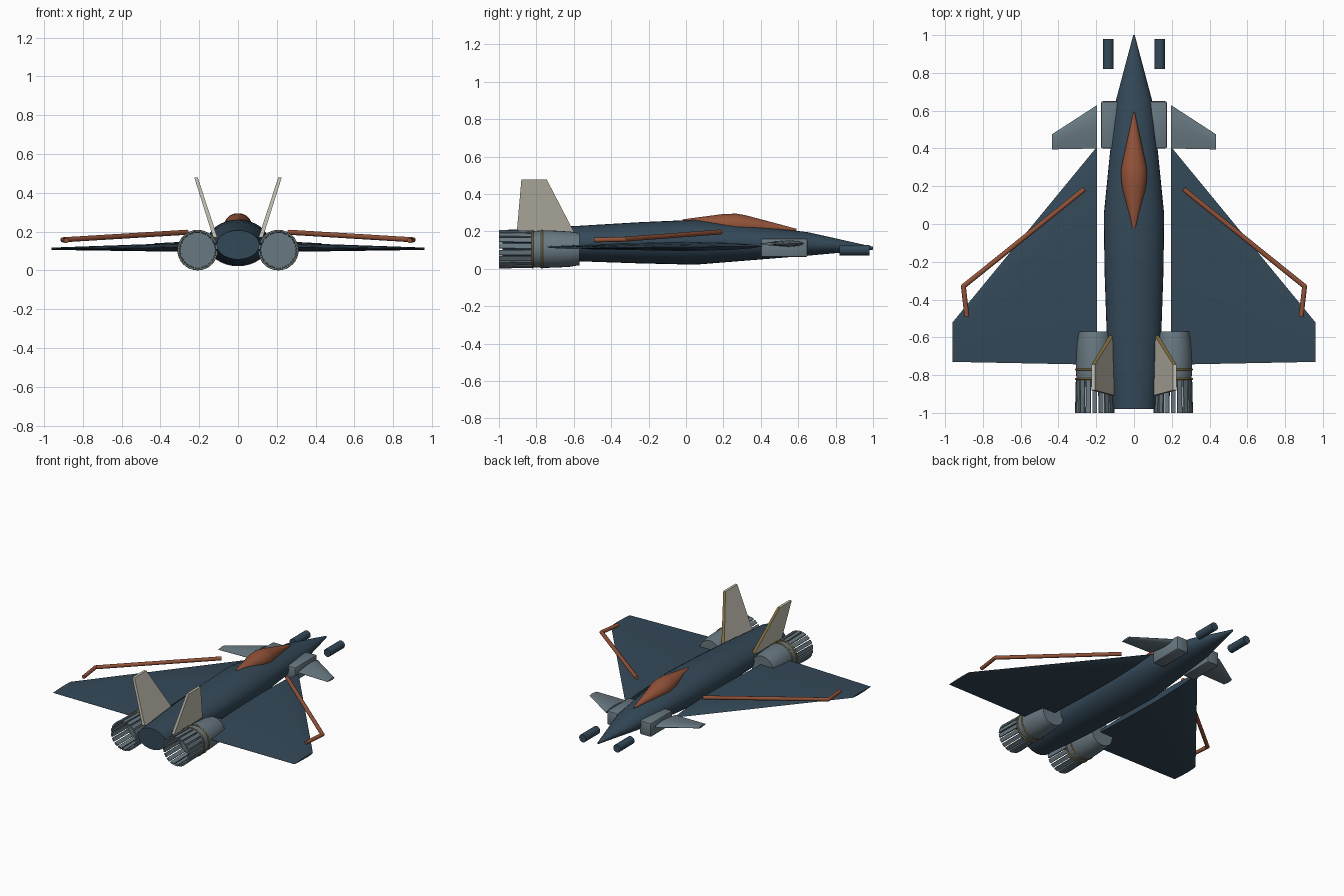
import bpy, bmesh, math
from mathutils import Matrix, Vector

if "Cube" in bpy.data.objects:
    bpy.data.objects.remove(bpy.data.objects["Cube"])


def material(name, rgb):
    m = bpy.data.materials.new(name)
    m.diffuse_color = (*rgb, 1)
    m.use_nodes = True
    m.node_tree.nodes["Principled BSDF"].inputs["Base Color"].default_value = m.diffuse_color
    return m


NAVY = material("navy_blue", (0.034, 0.066, 0.098))
GREY = material("slate_grey", (0.14, 0.19, 0.22))
RUST = material("rust_brown", (0.29, 0.085, 0.04))
CREAM = material("warm_cream", (0.56, 0.54, 0.45))
GOLD = material("dull_gold", (0.25, 0.17, 0.05))


def finish(name, bm, *mats, smooth=True):
    bmesh.ops.recalc_face_normals(bm, faces=bm.faces)
    me = bpy.data.meshes.new(name)
    bm.to_mesh(me)
    bm.free()
    for m in mats:
        me.materials.append(m)
    ob = bpy.data.objects.new(name, me)
    bpy.context.collection.objects.link(ob)
    if smooth:
        bpy.ops.object.select_all(action='DESELECT')
        ob.select_set(True)
        bpy.context.view_layer.objects.active = ob
        bpy.ops.object.shade_smooth_by_angle(angle=math.radians(35))
    return ob


def skin(rings, bm=None):
    """Bridge closed rings of points and cap both ends."""
    bm = bm or bmesh.new()
    vs = [[bm.verts.new(p) for p in r] for r in rings]
    n = len(vs[0])
    for a, b in zip(vs, vs[1:]):
        for i in range(n):
            j = (i + 1) % n
            bm.faces.new((a[i], a[j], b[j], b[i]))
    bm.faces.new(vs[0])
    bm.faces.new(vs[-1])
    return bm


def ellipse(y, rx, rz, zc, xc=0, n=32):
    return [(xc + rx * math.cos(2 * math.pi * i / n), y,
             zc + rz * math.sin(2 * math.pi * i / n)) for i in range(n)]


def airfoil(x, front, back, z, thick):
    """Lens-shaped section at one span position."""
    prof = [(0, 0), (.05, .4), (.15, .75), (.35, 1), (.6, .8), (.85, .35), (1, .04)]
    pts = prof + [(t, -h) for t, h in reversed(prof[1:])]
    return [(x, front + (back - front) * t, z + h * thick / 2) for t, h in pts]


def rod(bm, a, b, r, n=12):
    a, b = Vector(a), Vector(b)
    d = b - a
    m = Matrix.Translation((a + b) / 2) @ d.to_track_quat('Z', 'Y').to_matrix().to_4x4()
    bmesh.ops.create_cone(bm, cap_ends=True, segments=n, radius1=r, radius2=r,
                          depth=d.length, matrix=m)


# Fuselage and canopy
finish("fuselage", skin([ellipse(*s) for s in [
    (1.0, .004, .008, .11), (.65, .097, .063, .133), (.35, .13, .092, .138),
    (.05, .16, .12, .142), (-.25, .156, .11, .139), (-.57, .145, .095, .135),
    (-.98, .11, .075, .132)]]), NAVY)
finish("canopy", skin([ellipse(*s) for s in [
    (.59, .004, .006, .208), (.32, .063, .055, .231), (.27, .07, .06, .235),
    (.2, .064, .054, .239), (-.02, .008, .006, .258)]]), RUST)

for s, side in ((-1, "left"), (1, "right")):
    # Main wing and canard
    finish("wing_" + side, skin([airfoil(s * .195, .41, -.745, .12, .05),
                                 airfoil(s * .96, -.52, -.73, .112, .012)]), NAVY)
    finish("canard_" + side, skin([airfoil(s * .195, .63, .40, .135, .035),
                                   airfoil(s * .434, .475, .395, .133, .014)]), GREY)

    # Intake box
    bm = bmesh.new()
    bmesh.ops.create_cube(bm, size=1, matrix=Matrix.Translation((s * .13, .525, .113))
                          @ Matrix.Diagonal((.09, .25, .1, 1)))
    bmesh.ops.bevel(bm, geom=bm.edges[:], offset=.01, segments=2, affect='EDGES', profile=.5)
    finish("intake_" + side, bm, GREY)

    # Cannon beside the nose
    bm = bmesh.new()
    rod(bm, (s * .136, .82, .1), (s * .136, .98, .1), .028, 20)
    finish("nose_cannon_" + side, bm, NAVY)

    # Bent rod above the wing
    path = [(s * .262, .185, .197), (s * .903, -.33, .158), (s * .885, -.49, .154)]
    bm = bmesh.new()
    for a, b in zip(path, path[1:]):
        rod(bm, a, b, .013)
    bmesh.ops.create_uvsphere(bm, u_segments=12, v_segments=8, radius=.013,
                              matrix=Matrix.Translation(path[1]))
    finish("wing_rod_" + side, bm, RUST)

    # Engine: nacelle, gold rings, nozzle petals
    ex, ez = s * .208, .105
    finish("engine_" + side, skin([ellipse(y, r, r, ez, ex) for y, r in [
        (-.57, .086), (-.62, .094), (-.7, .099), (-.77, .1), (-.83, .096)]]), GREY)
    for k, y in enumerate((-.77, -.82)):
        bpy.ops.mesh.primitive_torus_add(location=(ex, y, ez), rotation=(math.pi / 2, 0, 0),
                                         major_radius=.099, minor_radius=.0055,
                                         major_segments=32, minor_segments=8)
        ring = bpy.context.object
        ring.name = f"engine_ring_{side}_{k + 1}"
        ring.data.materials.append(GOLD)
        bpy.ops.object.shade_smooth()
    bm = bmesh.new()
    for i in range(18):
        bmesh.ops.create_cube(bm, size=1, matrix=Matrix.Translation((ex, -.91, ez))
                              @ Matrix.Rotation(2 * math.pi * i / 18, 4, 'Y')
                              @ Matrix.Translation((0, 0, .096))
                              @ Matrix.Rotation(-.025, 4, 'X')
                              @ Matrix.Diagonal((.026, .18, .011, 1)))
    finish("nozzle_petals_" + side, bm, GREY, smooth=False)

    # Canted tail fin with gold leading edge
    rings = []
    for x, z, front, back, t in ((.117, .17, -.585, -.907, .011), (.216, .478, -.745, -.88, .009)):
        rings.append([(s * (x + d), y, z) for d, y in
                      ((-t, front), (t, front), (t, back), (-t, back))])
    bm = skin(rings)
    bm.normal_update()
    bmesh.ops.recalc_face_normals(bm, faces=bm.faces)
    for f in bm.faces:
        f.material_index = 1 if f.normal.y > .6 else 0
    finish("tail_fin_" + side, bm, CREAM, GOLD, smooth=False)
